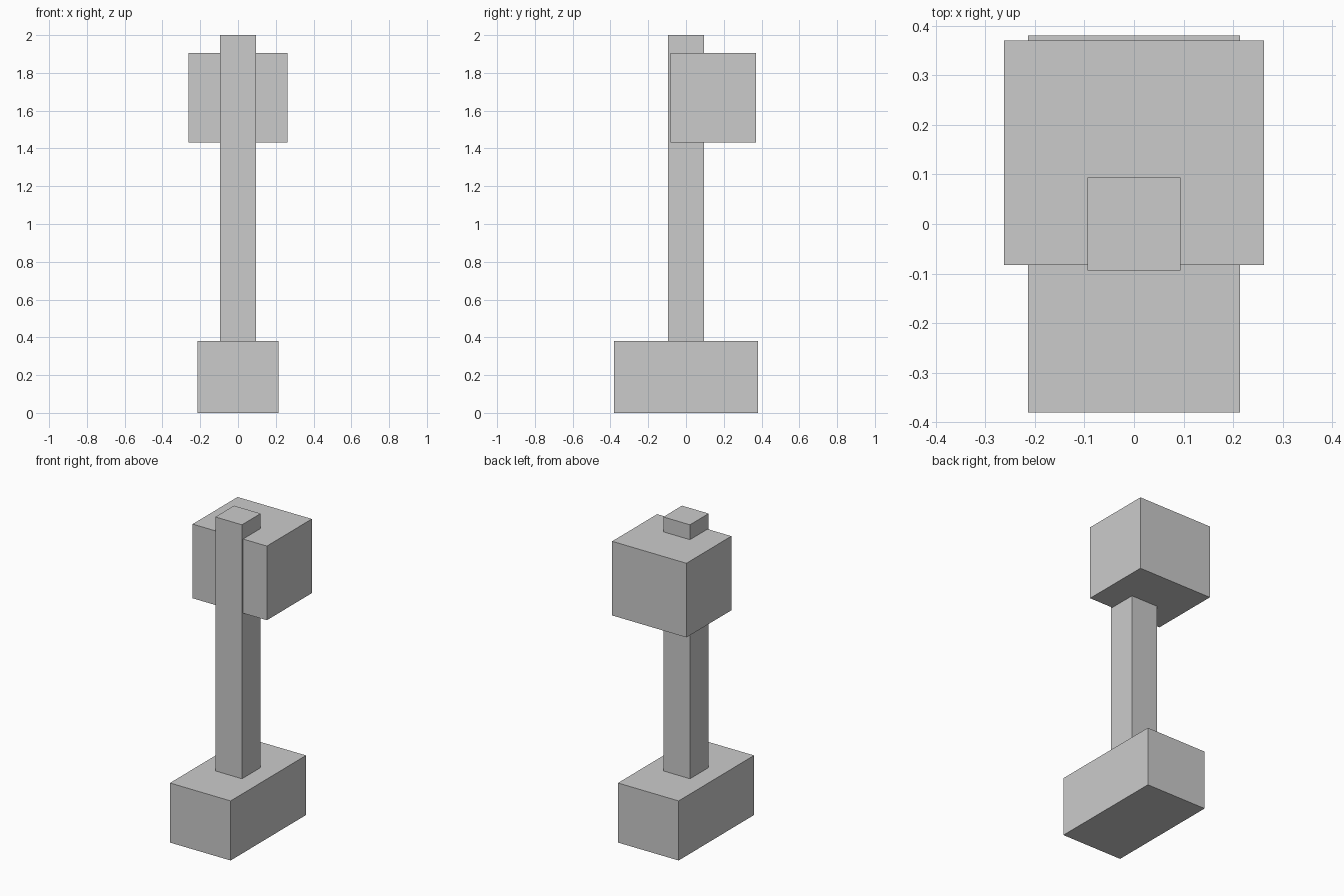
import bpy
from mathutils import Vector

cube = bpy.data.objects.get("Cube")
if cube:
    bpy.data.objects.remove(cube, do_unlink=True)

# Single plain grey for every part
grey = bpy.data.materials.new("plain_grey")
grey.use_nodes = True
colour = (0.6, 0.6, 0.6, 1)
grey.diffuse_color = colour
grey.node_tree.nodes["Principled BSDF"].inputs["Base Color"].default_value = colour


def box(name, low, high):
    """Add a sharp-edged box spanning two opposite corners."""
    low, high = Vector(low), Vector(high)
    bpy.ops.mesh.primitive_cube_add(size=1, location=(low + high) / 2)
    obj = bpy.context.object
    obj.name = name
    obj.scale = high - low
    bpy.ops.object.transform_apply(location=False, rotation=False, scale=True)
    obj.data.materials.append(grey)
    return obj


# Base block, upright post, and head block set towards the back
box("base", (-0.214, -0.38, 0), (0.214, 0.38, 0.38))
box("post", (-0.094, -0.094, 0.38), (0.094, 0.094, 2))
box("head", (-0.262, -0.083, 1.432), (0.262, 0.37, 1.905))
